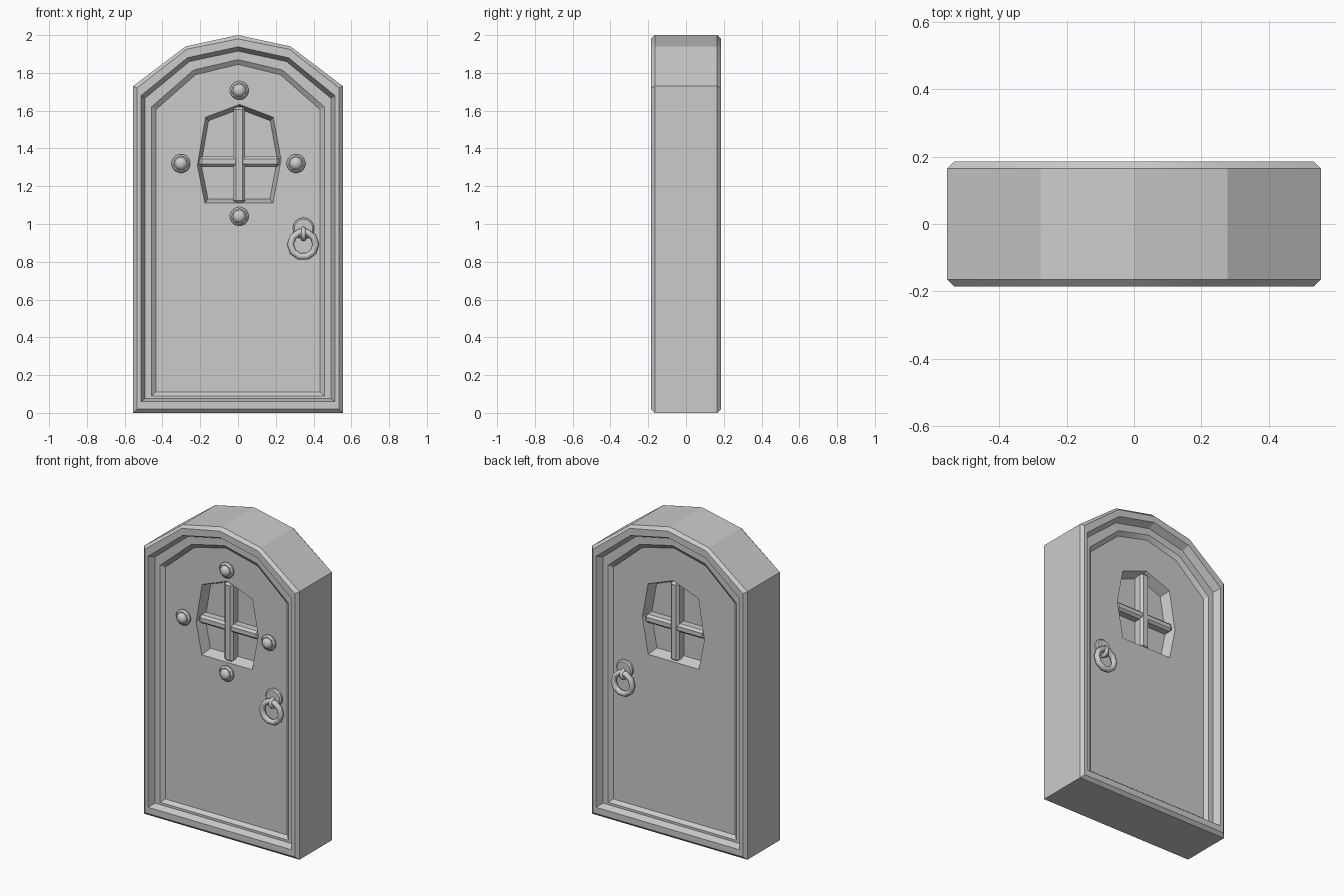
import bpy, bmesh, math
from mathutils import Vector

if "Cube" in bpy.data.objects:
    bpy.data.objects.remove(bpy.data.objects["Cube"])


def smooth(ob, angle=30):
    bpy.ops.object.select_all(action='DESELECT')
    ob.select_set(True)
    bpy.context.view_layer.objects.active = ob
    bpy.ops.object.shade_smooth_by_angle(angle=math.radians(angle))


def bevel(ob, width, segments=1):
    m = ob.modifiers.new("bevel", 'BEVEL')
    m.width, m.segments, m.limit_method = width, segments, 'ANGLE'


def arch(w, zb, zc, xm, zm, zt):
    return [(-w, zb), (w, zb), (w, zc), (xm, zm), (0, zt), (-xm, zm), (-w, zc)]


# Door body: seven-sided rings from the pane outwards, with their depth
window = [(-.175, 1.11), (.185, 1.11), (.228, 1.34), (.187, 1.565),
          (.008, 1.633), (-.172, 1.565), (-.215, 1.31)]
mid = Vector((.005, 1.36))
pane = [tuple(mid + (Vector(p) - mid) * .91) for p in window]
rings = [
    (pane, .055),
    (window, .12),
    (arch(.435, .11, 1.605, .225, 1.79, 1.845), .12),
    (arch(.458, .09, 1.62, .235, 1.815, 1.87), .14),
    (arch(.493, .075, 1.665, .257, 1.86, 1.915), .14),
    (arch(.513, .06, 1.68, .268, 1.88, 1.938), .185),
    (arch(.535, .02, 1.72, .272, 1.925, 1.98), .185),
    (arch(.555, 0, 1.73, .278, 1.94, 2.0), .165),
]
stack = [(r, -y) for r, y in rings] + [(r, y) for r, y in reversed(rings)]
bm = bmesh.new()
loops = [[bm.verts.new((x, y, z)) for x, z in r] for r, y in stack]
for a, b in zip(loops, loops[1:]):
    for i in range(7):
        j = (i + 1) % 7
        bm.faces.new((a[i], a[j], b[j], b[i]))
bm.faces.new(loops[0])
bm.faces.new(loops[-1])
bmesh.ops.recalc_face_normals(bm, faces=bm.faces)
me = bpy.data.meshes.new("door_body")
bm.to_mesh(me)
bm.free()
body = bpy.data.objects.new("door_body", me)
bpy.context.collection.objects.link(body)
smooth(body, 20)

# Window bars, passing through the pane to both sides
for name, loc, size in (("window_bar_vertical", (.007, 0, 1.365), (.062, .23, .51)),
                        ("window_bar_horizontal", (.007, 0, 1.33), (.425, .224, .054))):
    bpy.ops.mesh.primitive_cube_add(size=1, location=loc)
    bar = bpy.context.object
    bar.name = name
    bar.scale = size
    bpy.ops.object.transform_apply(location=False, rotation=False, scale=True)
    bevel(bar, .014)


def disc(name, x, y, z, radius, depth, sides, bev):
    bpy.ops.mesh.primitive_cylinder_add(vertices=sides, radius=radius, depth=depth,
                                        location=(x, y, z), rotation=(math.pi / 2, 0, 0))
    ob = bpy.context.object
    ob.name = name
    bevel(ob, bev)
    return ob


# Studs around the front window: octagonal base with a round head
for x, z in ((.007, 1.707), (-.302, 1.32), (.307, 1.32), (.007, 1.04)):
    disc("stud_base", x, -.125, z, .053, .03, 8, .01)
    bpy.ops.mesh.primitive_uv_sphere_add(segments=12, ring_count=8, radius=.035,
                                         location=(x, -.138, z))
    head = bpy.context.object
    head.name = "stud_head"
    head.scale.y = .8
    smooth(head, 60)


def torus(name, loc, rot, major, minor, sides, minor_sides):
    bpy.ops.mesh.primitive_torus_add(location=loc, rotation=rot, major_radius=major,
                                     minor_radius=minor, major_segments=sides,
                                     minor_segments=minor_sides)
    ob = bpy.context.object
    ob.name = name
    smooth(ob, 50)


# Ring handle on the front and back
for side, s in (("front", -1), ("back", 1)):
    plate = disc(side + "_handle_plate", .347, s * .125, .977, .057, .03, 16, .008)
    smooth(plate, 40)
    torus(side + "_handle_staple", (.347, s * .137, .948), (0, math.pi / 2, 0),
          .026, .013, 12, 8)
    torus(side + "_handle_ring", (.345, s * .15, .892), (math.pi / 2, 0, 0),
          .067, .018, 10, 8)
